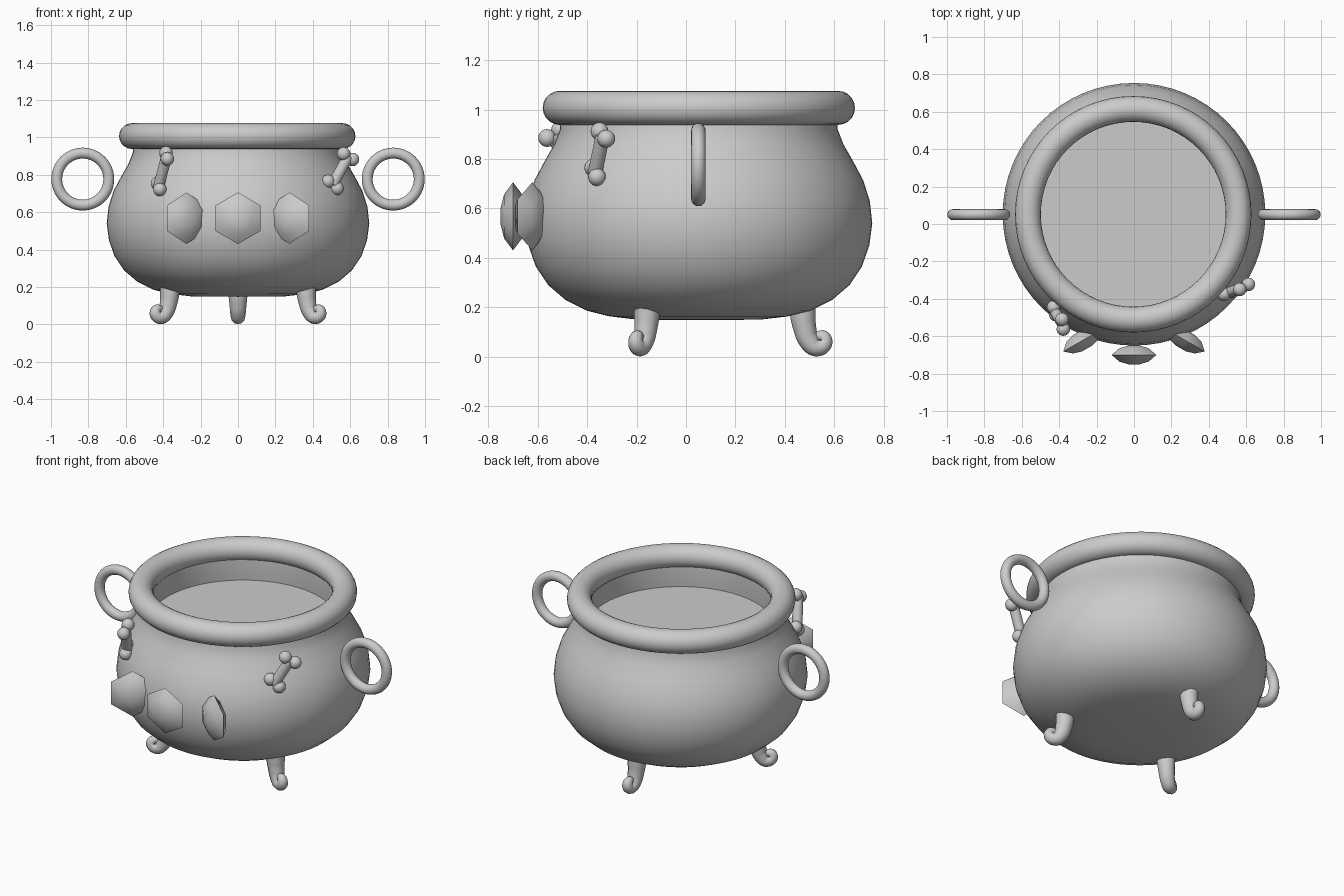
import bpy, bmesh, math
from mathutils import Vector, Matrix

cube = bpy.data.objects.get("Cube")
if cube:
    bpy.data.objects.remove(cube, do_unlink=True)

CENTRE = Vector((0, 0.052, 0))
grey = bpy.data.materials.new("plain grey")
grey.use_nodes = True
grey.diffuse_color = (0.6, 0.6, 0.6, 1)
grey.node_tree.nodes["Principled BSDF"].inputs["Base Color"].default_value = (0.6, 0.6, 0.6, 1)


def finish(obj, name, angle=60):
    obj.name = name
    obj.data.materials.append(grey)
    bpy.ops.object.select_all(action='DESELECT')
    obj.select_set(True)
    bpy.context.view_layer.objects.active = obj
    bpy.ops.object.shade_smooth_by_angle(angle=math.radians(angle))
    return obj


def from_bmesh(bm, name, angle=60):
    bmesh.ops.recalc_face_normals(bm, faces=bm.faces)
    mesh = bpy.data.meshes.new(name)
    bm.to_mesh(mesh)
    bm.free()
    obj = bpy.data.objects.new(name, mesh)
    bpy.context.collection.objects.link(obj)
    return finish(obj, name, angle)


def lathe(profile, name, steps=64):
    bm = bmesh.new()
    verts = [bm.verts.new((r, 0, z)) for r, z in profile]
    edges = [bm.edges.new(pair) for pair in zip(verts, verts[1:])]
    bmesh.ops.spin(bm, geom=verts + edges, cent=(0, 0, 0), axis=(0, 0, 1),
                   angle=math.tau, steps=steps)
    bmesh.ops.remove_doubles(bm, verts=bm.verts, dist=0.0005)
    obj = from_bmesh(bm, name)
    obj.location = CENTRE
    return obj


def torus(name, location, major, minor, rotation=(0, 0, 0)):
    bpy.ops.mesh.primitive_torus_add(location=location, rotation=rotation,
                                     major_radius=major, minor_radius=minor,
                                     major_segments=64, minor_segments=20)
    return finish(bpy.context.object, name)


# Pot body, with the inside wall down to the contents
lathe([(0, 0.148), (0.25, 0.15), (0.36, 0.163), (0.45, 0.185), (0.54, 0.23), (0.61, 0.29),
       (0.66, 0.365), (0.69, 0.45), (0.702, 0.54), (0.692, 0.63), (0.665, 0.715),
       (0.625, 0.79), (0.585, 0.86), (0.562, 0.92), (0.56, 1.0), (0.515, 1.0),
       (0.51, 0.93), (0.515, 0.83)], "pot_body")
lathe([(0, 0.838), (0.518, 0.838)], "pot_contents")

# Rim and ring handles
torus("pot_rim", CENTRE + Vector((-0.004, 0, 1.007)), 0.563, 0.069)
for side, x in (("left", 0.83), ("right", -0.83)):
    torus(side + "_handle", (x, 0.05, 0.777), 0.139, 0.029, (math.pi / 2, 0, 0))


# Tapered legs ending in an outward curl: radius from centre, height, thickness
LEG = [(0.42, 0.22, 0.053), (0.422, 0.16, 0.051), (0.43, 0.11, 0.046), (0.444, 0.068, 0.042),
       (0.475, 0.039, 0.038), (0.508, 0.053, 0.032), (0.503, 0.081, 0.026),
       (0.479, 0.076, 0.019), (0.48, 0.058, 0.014), (0.49, 0.06, 0.01)]


def leg(name, degrees):
    curve = bpy.data.curves.new(name, 'CURVE')
    curve.dimensions = '3D'
    curve.bevel_depth = 1
    curve.bevel_resolution = 4
    curve.use_fill_caps = True
    spline = curve.splines.new('BEZIER')
    spline.resolution_u = 5
    spline.bezier_points.add(len(LEG) - 1)
    for point, (r, z, thick) in zip(spline.bezier_points, LEG):
        point.co = (r, 0, z)
        point.radius = thick
        point.handle_left_type = point.handle_right_type = 'AUTO'
    obj = bpy.data.objects.new(name, curve)
    bpy.context.collection.objects.link(obj)
    bpy.ops.object.select_all(action='DESELECT')
    obj.select_set(True)
    bpy.context.view_layer.objects.active = obj
    bpy.ops.object.convert(target='MESH')
    obj = bpy.context.object
    obj.location = CENTRE
    obj.rotation_euler.z = math.radians(degrees)
    finish(obj, name)


for name, degrees in (("back_leg", 90), ("front_left_leg", -30), ("front_right_leg", -150)):
    leg(name, degrees)


# Six-sided gems, domed front and back
def gem(name, location, turn):
    bm = bmesh.new()
    rings = []
    for r, y in ((0.035, -0.05), (0.09, -0.036), (0.138, 0), (0.09, 0.036), (0.035, 0.05)):
        rings.append([bm.verts.new((r * math.sin(k * math.pi / 3), y, r * math.cos(k * math.pi / 3)))
                      for k in range(6)])
    for a, b in zip(rings, rings[1:]):
        for k in range(6):
            n = (k + 1) % 6
            bm.faces.new((a[k], a[n], b[n], b[k]))
    bm.faces.new(rings[0])
    bm.faces.new(rings[-1])
    obj = from_bmesh(bm, name, 50)
    obj.location = location
    obj.rotation_euler.z = math.radians(turn)


gem("middle_gem", (0, -0.7, 0.568), 0)
gem("left_gem", (0.275, -0.622, 0.568), -30)
gem("right_gem", (-0.275, -0.622, 0.568), 30)


# Bones: a shaft with two knobs at each end
def bone(name, upper, lower):
    upper, lower = [[Vector(p) for p in pair] for pair in (upper, lower)]
    bm = bmesh.new()
    for knob in upper + lower:
        bmesh.ops.create_uvsphere(bm, u_segments=20, v_segments=12, radius=0.036,
                                  matrix=Matrix.Translation(knob))
    top, bottom = sum(upper, Vector()) / 2, sum(lower, Vector()) / 2
    axis = top - bottom
    place = Matrix.Translation((top + bottom) / 2) @ axis.to_track_quat('Z', 'Y').to_matrix().to_4x4()
    bmesh.ops.create_cone(bm, cap_ends=True, segments=20, radius1=0.029, radius2=0.029,
                          depth=axis.length, matrix=place)
    from_bmesh(bm, name)


bone("left_bone", [(0.565, -0.35, 0.912), (0.612, -0.323, 0.882)],
     [(0.482, -0.375, 0.765), (0.53, -0.36, 0.727)])
bone("right_bone", [(-0.385, -0.51, 0.917), (-0.378, -0.562, 0.885)],
     [(-0.43, -0.445, 0.755), (-0.418, -0.485, 0.722)])
